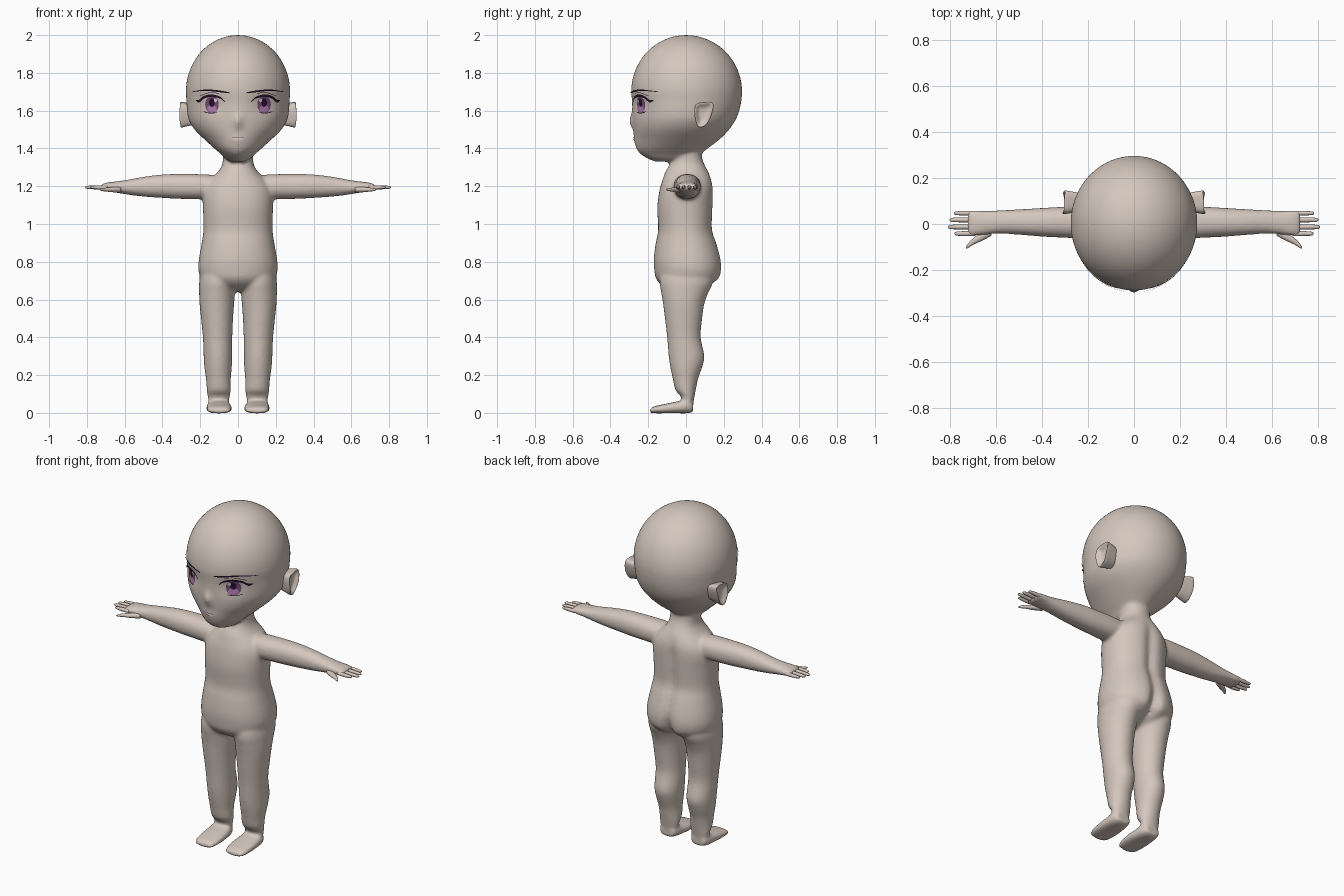
import bpy, bmesh, math
from mathutils import Vector
from mathutils.bvhtree import BVHTree

if "Cube" in bpy.data.objects:
    bpy.data.objects.remove(bpy.data.objects["Cube"])


def material(name, rgb):
    m = bpy.data.materials.new(name)
    m.use_nodes = True
    m.diffuse_color = (*rgb, 1)
    m.node_tree.nodes["Principled BSDF"].inputs["Base Color"].default_value = (*rgb, 1)
    return m


SKIN = material("skin", (.66, .57, .51))
DARK = material("dark lash", (.02, .006, .025))
IRIS = material("purple iris", (.2, .07, .2))
GLOW = material("light purple iris", (.42, .2, .42))
WHITE = material("eye highlight", (.85, .82, .85))
LIP = material("pale lip", (.78, .7, .65))


def finish(bm, name, mat):
    bmesh.ops.recalc_face_normals(bm, faces=bm.faces)
    me = bpy.data.meshes.new(name)
    bm.to_mesh(me)
    bm.free()
    me.materials.append(mat)
    me.shade_smooth()
    ob = bpy.data.objects.new(name, me)
    bpy.context.collection.objects.link(ob)
    return ob


def spline(rows, steps):
    """Catmull-Rom interpolation between the given stations."""
    out = []
    for i in range(len(rows) - 1):
        p0, p1, p2 = rows[max(i - 1, 0)], rows[i], rows[i + 1]
        p3 = rows[min(i + 2, len(rows) - 1)]
        for k in range(steps):
            t = k / steps
            out.append([b + t / 2 * (c - a + t * (2*a - 5*b + 4*c - d + t * (3*(b - c) + d - a)))
                        for a, b, c, d in zip(p0, p1, p2, p3)])
    return out + [rows[-1]]


def loft(bm, rows, axis, side=1, n=32, power=2, steps=4, shape=None):
    """Skin oval rings; a row is position along axis, then low/high of the other two axes."""
    rings = []
    for t, a0, a1, b0, b1 in spline(rows, steps):
        ring = []
        for k in range(n):
            ang = math.tau * k / n
            c, s = math.cos(ang), math.sin(ang)
            a = (a0 + a1) / 2 + (a1 - a0) / 2 * math.copysign(abs(c) ** (2 / power), c)
            b = (b0 + b1) / 2 + (b1 - b0) / 2 * math.copysign(abs(s) ** (2 / power), s)
            p = Vector({"x": (t, a, b), "y": (a, t, b), "z": (a, b, t)}[axis])
            if shape:
                shape(p)
            p.x *= side
            ring.append(bm.verts.new(p))
        rings.append(ring)
    for r, q in zip(rings, rings[1:]):
        for k in range(n):
            bm.faces.new((r[k], r[k - 1], q[k - 1], q[k]))
    bm.faces.new(rings[0])
    bm.faces.new(rings[-1][::-1])


def bump(d, width):
    return math.exp(-(d / width) ** 2)


# Head, with nose, lips and shallow eye sockets
def face(p):
    if p.y < -.1:
        p.y -= .022 * bump(p.x, .022) * bump(p.z - 1.545, .035)
        p.y -= .008 * bump(p.x, .05) * bump(p.z - 1.445, .025)
        p.y += .012 * bump(abs(p.x) - .13, .06) * bump(p.z - 1.63, .05)


def spine(p):
    if p.y > .04:
        p.y -= (.018 + .03 * bump(p.z - .7, .08)) * bump(p.x, .03) * min(1, max(0, (1.28 - p.z) * 8))


body = bmesh.new()
head = [(1.33, -.035, .035, -.16, -.03), (1.345, -.065, .065, -.2, .03),
        (1.37, -.09, .09, -.24, .075), (1.4, -.125, .125, -.262, .115),
        (1.45, -.18, .18, -.27, .18), (1.5, -.23, .23, -.278, .228),
        (1.55, -.26, .26, -.282, .262), (1.6, -.27, .27, -.284, .282),
        (1.65, -.273, .273, -.286, .293)]
for i in range(15):
    r = math.cos(math.pi / 2 * i / 14.3)
    head.append((1.7 + .3 * math.sin(math.pi / 2 * i / 14.3), -.276 * r, .276 * r, -.29 * r, .297 * r))
loft(body, head, "z", n=72, shape=face)
bvh = BVHTree.FromBMesh(body)

# Torso and neck
torso = [(.64, .07, -.05, .05), (.67, .15, -.12, .12), (.71, .195, -.158, .178),
         (.76, .21, -.168, .192), (.82, .206, -.17, .187), (.9, .192, -.16, .165),
         (.97, .183, -.147, .143), (1.08, .185, -.152, .145), (1.15, .187, -.145, .147),
         (1.2, .175, -.135, .145), (1.24, .145, -.122, .135), (1.27, .112, -.112, .122),
         (1.31, .085, -.09, .1), (1.36, .08, -.07, .084), (1.45, .08, -.06, .09)]
loft(body, [(z, -w, w, f, b) for z, w, f, b in torso], "z", n=64, power=2.2, shape=spine)

legs = [(.78, .03, .19, -.12, .13), (.7, .012, .205, -.14, .145), (.64, .016, .206, -.132, .12),
        (.58, .02, .204, -.122, .098), (.5, .026, .196, -.112, .086), (.4, .03, .186, -.1, .078),
        (.3, .03, .182, -.092, .098), (.24, .033, .178, -.083, .085), (.18, .038, .17, -.07, .064),
        (.12, .038, .165, -.056, .052), (.09, .042, .162, -.03, .046), (.03, .055, .15, -.01, .036)]
feet = [(-.19, .055, .145, 0, .02), (-.17, .038, .162, -.002, .034), (-.1, .032, .168, -.002, .05),
        (-.04, .036, .166, -.002, .062), (.01, .045, .16, -.002, .075), (.038, .06, .145, .005, .055)]
arms = [(.06, -.05, .06, 1.14, 1.25), (.16, -.066, .078, 1.132, 1.262), (.3, -.06, .075, 1.133, 1.265),
        (.4, -.055, .07, 1.138, 1.262), (.5, -.047, .064, 1.145, 1.25), (.58, -.042, .06, 1.155, 1.235),
        (.64, -.046, .058, 1.165, 1.226), (.69, -.052, .061, 1.173, 1.22), (.725, -.05, .06, 1.18, 1.21)]
for side in (1, -1):
    loft(body, legs, "z", side)
    loft(body, feet, "y", side, power=2.6)
    loft(body, arms, "x", side, power=2.2)

body = finish(body, "body", SKIN)
remesh = body.modifiers.new("blend", "REMESH")
remesh.mode = "VOXEL"
remesh.voxel_size = .009
remesh.use_smooth_shade = True
soften = body.modifiers.new("soften", "SMOOTH")
soften.factor = .5
soften.iterations = 8


def ear(name, side):
    """A flared bowl: root ring, rim, then a recessed inner ring."""
    bm = bmesh.new()
    corners = [(.04, 1.645), (.098, 1.646), (.155, 1.655), (.142, 1.59), (.122, 1.535),
               (.088, 1.506), (.055, 1.51), (.042, 1.575)]
    rings = []
    for x, scale in ((.2, .7), (.262, .85), (.3, 1), (.308, .95), (.302, .75), (.285, .5)):
        ring = []
        for y, z in corners:
            flare = .016 * bump(z - 1.59, .05) - .15 * abs(y - .08) if x > .29 else 0
            ring.append(bm.verts.new((side * (x + flare), .095 + (y - .095) * scale,
                                      1.58 + (z - 1.58) * scale)))
        rings.append(ring)
    for r, q in zip(rings, rings[1:]):
        for k in range(len(r)):
            bm.faces.new((r[k - 1], r[k], q[k], q[k - 1]))
    bm.faces.new(rings[0])
    bm.faces.new(rings[-1])
    ob = finish(bm, name, SKIN)
    ob.modifiers.new("round", "SUBSURF").levels = 2
    ob.modifiers["round"].render_levels = 2


def fingers(name, side):
    bm = bmesh.new()
    for y, tip, w in ((-.042, .782, .011), (-.013, .81, .011), (.018, .803, .011), (.047, .785, .01)):
        rows = [(.69, 1, .009), (.73, 1, .011), (tip - .025, .9, .009), (tip - .006, .7, .006), (tip, .25, .002)]
        loft(bm, [(x, y - w * k, y + w * k, 1.194 - h, 1.194 + h) for x, k, h in rows], "x", side, n=12)
    thumb = [(.62, -.03, .02), (.66, -.052, .02), (.7, -.076, .014), (.722, -.094, .01), (.732, -.104, .003)]
    loft(bm, [(x, y - h, y + h, 1.182 - h * .7, 1.182 + h * .7) for x, y, h in thumb], "x", side, n=12)
    finish(bm, name, SKIN)


def plate(name, columns, mat, side=1, lift=.004, rows=4):
    """Thin sheet laid on the face; a column is x, low z, high z."""
    bm = bmesh.new()
    grid = []
    for x, low, high in spline(columns, 4):
        line = []
        for k in range(rows + 1):
            z = low + (high - low) * k / rows
            hit = bvh.ray_cast(Vector((side * x, -1, z)), Vector((0, 1, 0)))[0]
            line.append(bm.verts.new((side * x, (hit.y if hit else 0) - lift, z)))
        grid.append(line)
    for r, q in zip(grid, grid[1:]):
        for k in range(rows):
            bm.faces.new((r[k], q[k], q[k + 1], r[k + 1]))
    finish(bm, name, mat)


def oval(cx, cz, w, h):
    return [(cx - w * math.cos(math.pi * k / 8), cz - h * math.sin(math.pi * k / 8) - .0005,
             cz + h * math.sin(math.pi * k / 8) + .0005) for k in range(9)]


for side, word in ((1, "left"), (-1, "right")):
    ear(word + "_ear", side)
    fingers(word + "_fingers", side)
    # Eye layers, lashes and brow
    plate(word + "_iris", oval(.138, 1.632, .036, .045), IRIS, side)
    plate(word + "_iris_glow", oval(.138, 1.61, .025, .018), GLOW, side, .0055)
    plate(word + "_pupil", oval(.138, 1.643, .015, .022), DARK, side, .006)
    plate(word + "_highlight", oval(.12, 1.655, .008, .01), WHITE, side, .0075)
    plate(word + "_upper_lash", [(.07, 1.645, 1.65), (.095, 1.664, 1.674), (.14, 1.673, 1.686),
                                 (.18, 1.664, 1.678), (.205, 1.643, 1.658), (.222, 1.652, 1.656)],
          DARK, side, .008)
    plate(word + "_eyelid_line", [(.1, 1.69, 1.692), (.15, 1.694, 1.697), (.2, 1.677, 1.68)], DARK, side)
    plate(word + "_lower_lash", [(.11, 1.589, 1.592), (.145, 1.584, 1.588), (.182, 1.593, 1.597)],
          DARK, side, .006)
    plate(word + "_brow", [(.045, 1.692, 1.697), (.1, 1.698, 1.707), (.17, 1.705, 1.712),
                           (.24, 1.699, 1.702)], DARK, side, .008)

# Mouth
plate("mouth_line", [(-.035, 1.457, 1.459), (0, 1.458, 1.461), (.035, 1.457, 1.459)], IRIS)
plate("lower_lip", [(-.028, 1.448, 1.452), (0, 1.444, 1.453), (.028, 1.448, 1.452)], LIP)
